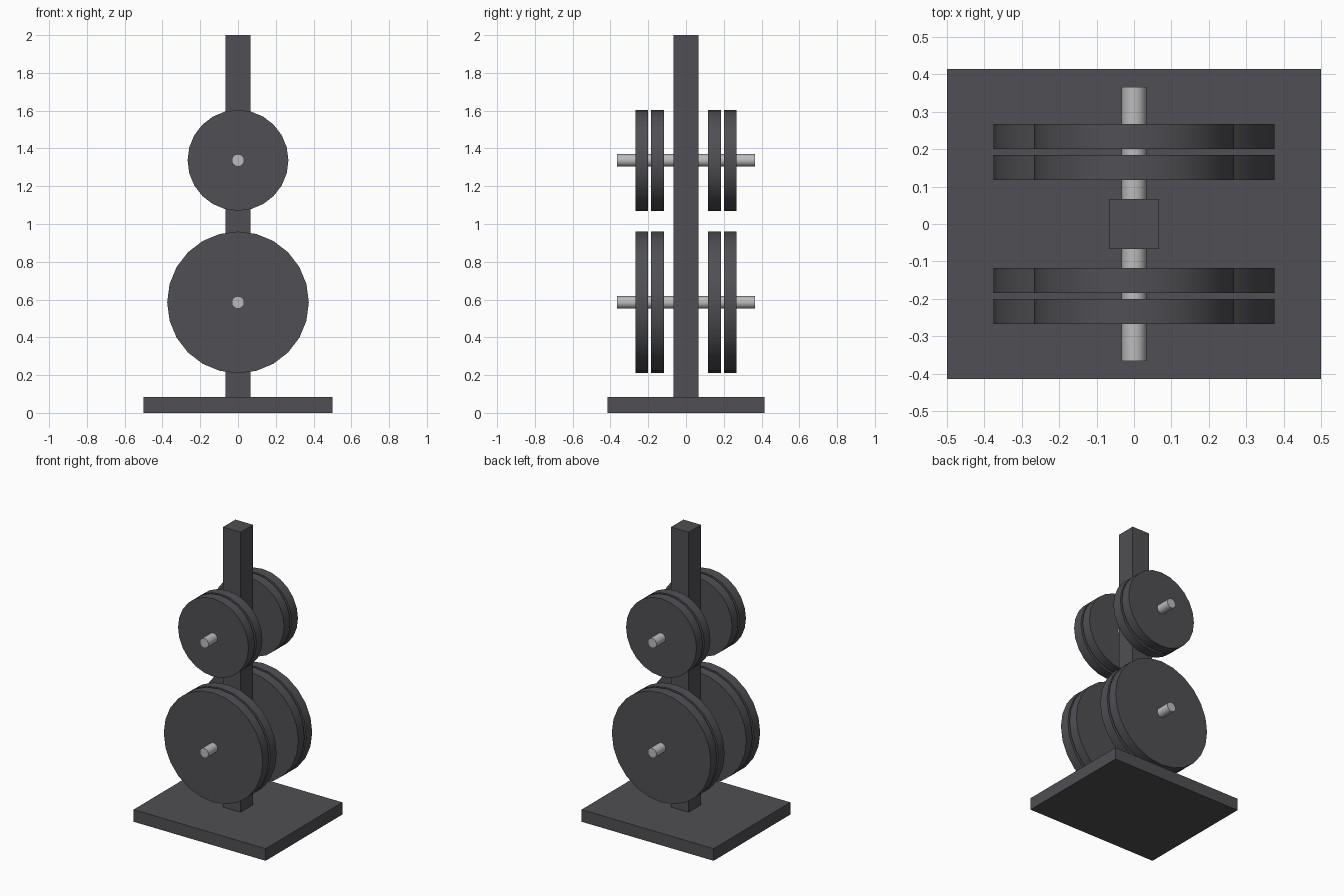
import bpy
from math import pi

if "Cube" in bpy.data.objects:
    bpy.data.objects.remove(bpy.data.objects["Cube"])


def make_material(name, colour):
    mat = bpy.data.materials.new(name)
    mat.use_nodes = True
    mat.diffuse_color = colour
    mat.node_tree.nodes["Principled BSDF"].inputs["Base Color"].default_value = colour
    return mat


iron = make_material("dark iron", (0.08, 0.078, 0.088, 1))
steel = make_material("bright steel", (0.5, 0.5, 0.51, 1))


def finish(name, mat):
    obj = bpy.context.object
    obj.name = name
    obj.data.materials.append(mat)
    return obj


def box(name, size, bottom, mat):
    bpy.ops.mesh.primitive_cube_add(size=1, location=(0, 0, bottom + size[2] / 2))
    obj = finish(name, mat)
    obj.scale = size
    bpy.ops.object.transform_apply(location=False, rotation=False, scale=True)


def disc(name, radius, y_near, y_far, z, sides, mat):
    # Cylinder lying along y, with a smooth rim and sharp flat ends
    bpy.ops.mesh.primitive_cylinder_add(
        vertices=sides, radius=radius, depth=abs(y_far - y_near),
        location=(0, (y_near + y_far) / 2, z), rotation=(pi / 2, 0, 0))
    finish(name, mat)
    bpy.ops.object.shade_smooth_by_angle(angle=pi / 4)


# Stand
box("base", (1, 0.83, 0.083), 0, iron)
box("post", (0.133, 0.133, 1.917), 0.083, iron)

# Two pegs on each side of the post, each carrying a pair of weight plates
for level, z, radius in (("lower", 0.585, 0.375), ("upper", 1.337, 0.267)):
    for side, sign in (("front", -1), ("back", 1)):
        disc(f"{level}_{side}_peg", 0.033, sign * 0.06, sign * 0.366, z, 16, steel)
        for place, start in (("inner", 0.117), ("outer", 0.2)):
            disc(f"{level}_{side}_{place}_plate", radius,
                 sign * start, sign * (start + 0.067), z, 24, iron)
